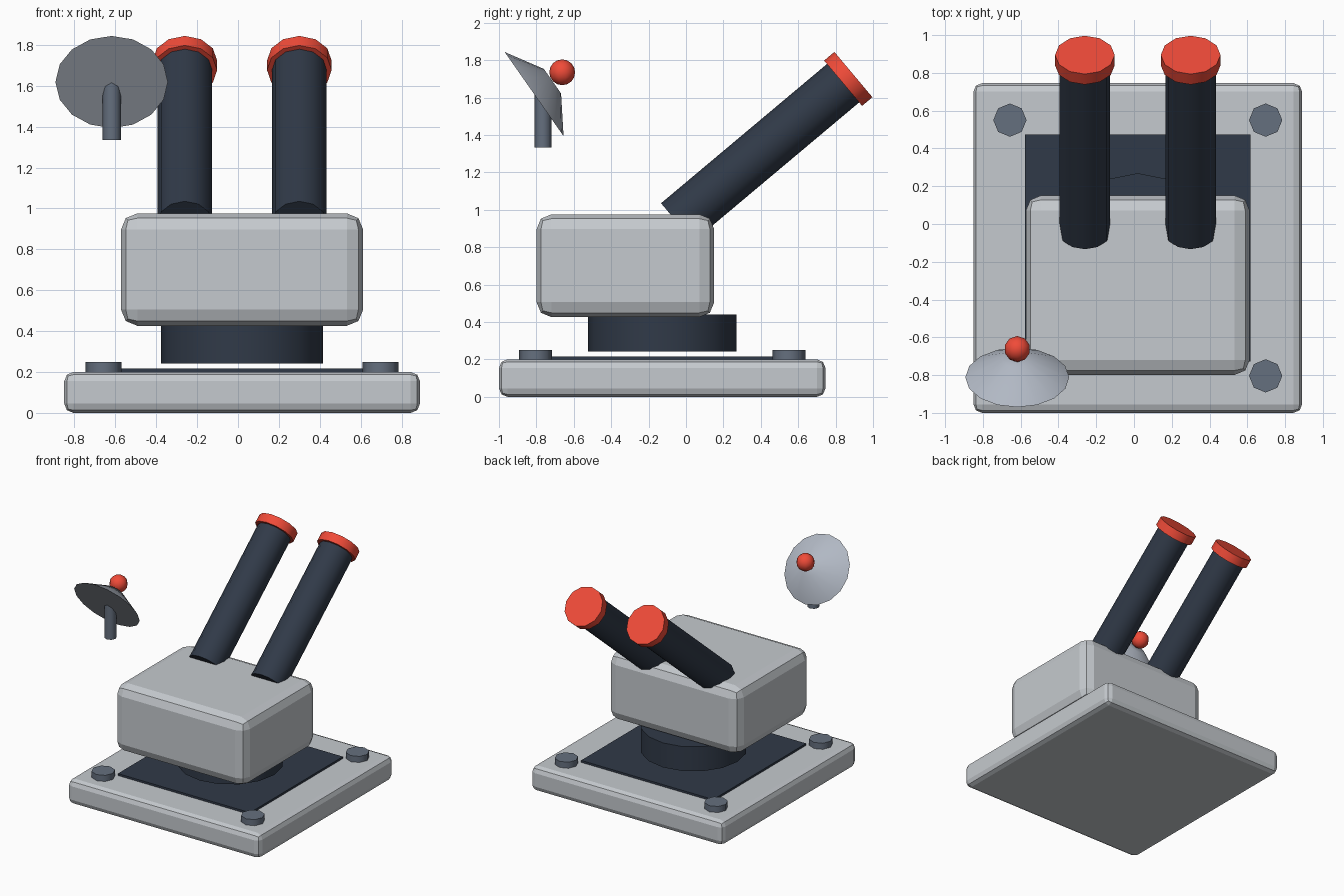
import bpy, bmesh
from math import radians, sin, cos
from mathutils import Matrix, Vector

if "Cube" in bpy.data.objects:
    bpy.data.objects.remove(bpy.data.objects["Cube"])


def material(name, rgb):
    m = bpy.data.materials.new(name)
    m.diffuse_color = (*rgb, 1)
    m.use_nodes = True
    m.node_tree.nodes["Principled BSDF"].inputs["Base Color"].default_value = m.diffuse_color
    return m


PALE = material("pale_grey", (0.56, 0.59, 0.62))
NAVY = material("dark_navy", (0.03, 0.042, 0.065))
STEEL = material("steel", (0.13, 0.16, 0.21))
SILVER = material("silver", (0.44, 0.48, 0.55))
RED = material("red", (0.87, 0.07, 0.04))
CX, CY = 0.02, -0.127          # centre of the base


def finish(name, bm, mat, loc, tilt=0, smooth=True):
    me = bpy.data.meshes.new(name)
    bm.to_mesh(me)
    bm.free()
    ob = bpy.data.objects.new(name, me)
    bpy.context.collection.objects.link(ob)
    ob.location = loc
    ob.rotation_euler.x = radians(tilt)
    me.materials.append(mat)
    if smooth:
        bpy.ops.object.select_all(action='DESELECT')
        ob.select_set(True)
        bpy.context.view_layer.objects.active = ob
        bpy.ops.object.shade_smooth_by_angle(angle=radians(50))
    return ob


def box(name, size, loc, mat, bevel=0):
    bm = bmesh.new()
    bmesh.ops.create_cube(bm, size=1, matrix=Matrix.Diagonal((*size, 1)))
    ob = finish(name, bm, mat, loc, smooth=False)
    if bevel:
        mod = ob.modifiers.new("bevel", 'BEVEL')
        mod.width, mod.segments = bevel, 2
    return ob


def cone(name, sides, r1, r2, depth, loc, mat, tilt=0):
    bm = bmesh.new()
    bmesh.ops.create_cone(bm, cap_ends=True, segments=sides,
                          radius1=r1, radius2=r2, depth=depth)
    return finish(name, bm, mat, loc, tilt)


# base slab with dark inset plate and corner bolts
box("base", (1.74, 1.745, 0.2), (CX, CY, 0.1), PALE, 0.045)
box("base_plate", (1.195, 1.2, 0.025), (CX, CY, 0.204), NAVY)
for sx in (-1, 1):
    for sy in (-1, 1):
        cone("base_bolt", 8, 0.088, 0.088, 0.06,
             (CX + sx * 0.677, CY + sy * 0.677, 0.22), STEEL)

# turntable and main housing
cone("turntable", 16, 0.396, 0.396, 0.2, (CX, CY, 0.341), NAVY)
box("housing", (1.185, 0.95, 0.55), (CX, -0.324, 0.701), PALE, 0.08)

# twin barrels with red muzzle rings, raised 40 degrees
axis = Vector((0, cos(radians(40)), sin(radians(40))))
muzzle_end = Vector((0, 0.895, 1.723))
for side, x in (("left", CX - 0.28), ("right", CX + 0.28)):
    end = muzzle_end + Vector((x, 0, 0))
    cone("barrel_" + side, 12, 0.134, 0.134, 1.2,
         end - axis * 0.63, NAVY, -50)
    cone("muzzle_" + side, 12, 0.158, 0.158, 0.072,
         end - axis * 0.036, RED, -50)

# dish antenna on a short post, with red receiver ball
cone("dish_post", 8, 0.045, 0.045, 0.3, (-0.618, -0.765, 1.484), STEEL)
cone("dish", 16, 0.275, 0.08, 0.12, (-0.618, -0.763, 1.653), SILVER, -55)
ball = bmesh.new()
bmesh.ops.create_uvsphere(ball, u_segments=10, v_segments=8, radius=0.069)
finish("dish_receiver", ball, RED, (-0.618, -0.662, 1.735))
